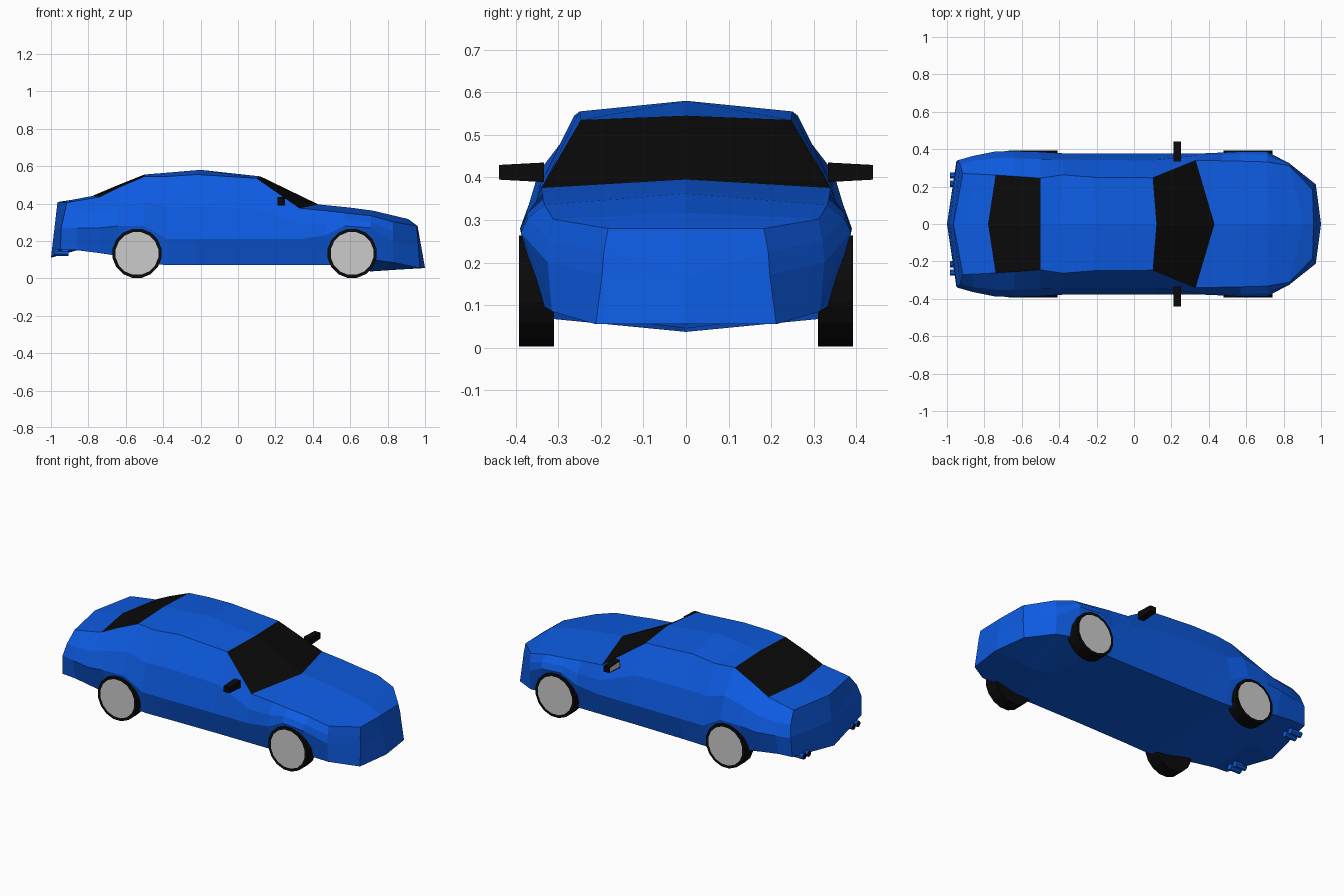
import bpy, bmesh, math
from mathutils import Vector, Matrix

if "Cube" in bpy.data.objects:
    bpy.data.objects.remove(bpy.data.objects["Cube"])


def material(name, rgb):
    m = bpy.data.materials.new(name)
    m.diffuse_color = (*rgb, 1)
    m.use_nodes = True
    m.node_tree.nodes["Principled BSDF"].inputs["Base Color"].default_value = m.diffuse_color
    return m


BLUE = material("blue_paint", (0.004, 0.105, 0.76))
BLACK = material("black_rubber_and_glass", (0.003, 0.003, 0.003))
SILVER = material("silver_rim", (0.6, 0.6, 0.6))


def finish(name, bm, mats):
    me = bpy.data.meshes.new(name)
    bm.to_mesh(me)
    bm.free()
    for m in mats:
        me.materials.append(m)
    ob = bpy.data.objects.new(name, me)
    bpy.context.collection.objects.link(ob)
    return ob


# Body stations, rear to front: ridge x, z | roof/hood edge x, y, z |
# widest y, z | sill y, z | floor z
STATIONS = [
    (-.88, .421, -.86, .268, .415, .364, .27, .338, .15, .15),
    (-.78, .440, -.74, .262, .435, .388, .27, .345, .135, .135),
    (-.65, .495, -.64, .255, .485, .390, .28, .350, .12, .12),
    (-.50, .555, -.50, .245, .545, .386, .28, .350, .085, .085),
    (-.40, .563, -.38, .263, .545, .378, .21, .345, .07, .07),
    (-.20, .580, -.22, .250, .555, .378, .21, .340, .07, .07),
    (.12, .545, .10, .247, .535, .376, .21, .335, .07, .07),
    (.43, .395, .33, .340, .375, .376, .21, .335, .07, .07),
    (.50, .388, .47, .338, .362, .382, .23, .335, .07, .07),
    (.60, .378, .57, .336, .350, .388, .28, .340, .07, .07),
    (.72, .362, .71, .332, .335, .388, .27, .338, .10, .037),
    (.91, .317, .83, .312, .302, .325, .20, .315, .085, .045),
]


def ring(top, edge, wide, sill, floor):
    """Half cross-section from the top ridge round to the floor centre."""
    belt = (edge[0] * .5 + wide[0] * .5,
            edge[1] * .28 + wide[1] * .72,
            edge[2] * .5 + wide[2] * .5)
    return [top, edge, belt, wide, sill, floor]


rings = [ring((-.965, 0, .408), (-.915, .27, .405), (-.945, .34, .27),
              (-.95, .333, .153), (-1, 0, .11))]
for xc, zc, xe, ye, ze, yw, zw, ys, zs, zf in STATIONS:
    rings.append(ring((xc, 0, zc), (xe, ye, ze), (xe, yw, zw), (xe, ys, zs), (xe, 0, zf)))
rings.append(ring((.96, 0, .28), (.955, .183, .28), (.965, .197, .17),
                  (.972, .212, .055), (1, 0, .055)))

bm = bmesh.new()
grid = [[bm.verts.new(p) for p in r] for r in rings]
GLASS_CELLS = (2, 3, 7)  # rear window and windscreen, between roof ridge and edge
for i in range(len(grid) - 1):
    a, b = grid[i], grid[i + 1]
    for j in range(5):
        f = bm.faces.new((a[j], b[j], b[j + 1], a[j + 1]))
        f.material_index = 1 if j == 0 and i in GLASS_CELLS else 0
# Tail and nose panels
for g, flip in ((grid[0], False), (grid[-1], True)):
    mid = bm.verts.new((g[0].co + g[5].co) / 2)
    for loop in ((g[0], g[1], g[2], mid), (g[2], g[3], mid), (g[3], g[4], g[5], mid)):
        bm.faces.new(loop[::-1] if flip else loop)
body = finish("body", bm, [BLUE, BLACK])
mod = body.modifiers.new("mirror", 'MIRROR')
mod.use_axis = (False, True, False)


def cylinder(bm, center, radius, depth, axis, sides):
    """Cylinder along the given axis; returns its faces."""
    rot = Vector((0, 0, 1)).rotation_difference(Vector(axis)).to_matrix().to_4x4()
    spin = Matrix.Rotation(math.pi / sides, 4, 'Z')
    r = bmesh.ops.create_cone(bm, cap_ends=True, segments=sides, radius1=radius, radius2=radius,
                              depth=depth, matrix=Matrix.Translation(center) @ rot @ spin)
    return {f for v in r["verts"] for f in v.link_faces}


for side, s in (("left", 1), ("right", -1)):
    # Wheels with an inset silver disc on the outer face
    for end, x in (("rear", -.54), ("front", .61)):
        bm = bmesh.new()
        faces = cylinder(bm, (x, s * .351, .133), .133, .082, (0, s, 0), 16)
        outer = max(faces, key=lambda f: s * f.calc_center_median().y)
        bmesh.ops.inset_region(bm, faces=[outer], thickness=.017)
        outer.material_index = 1
        finish(f"{end}_wheel_{side}", bm, [BLACK, SILVER])

    # Door mirror: box tapering outward, silver glass facing back
    bm = bmesh.new()
    bmesh.ops.create_cube(bm, size=1, matrix=Matrix.Translation((.23, s * .387, .412))
                          @ Matrix.Diagonal((.04, .106, .046, 1)))
    for v in bm.verts:
        if abs(v.co.y) > .4:
            v.co.z = .412 + (v.co.z - .412) * .75
    bm.normal_update()
    back = min(bm.faces, key=lambda f: f.calc_center_median().x)
    bmesh.ops.inset_region(bm, faces=[back], thickness=.008)
    back.material_index = 1
    finish(f"door_mirror_{side}", bm, [BLACK, SILVER])

    # Twin exhaust pipes with dark open ends
    bm = bmesh.new()
    for y in (.215, .26):
        faces = cylinder(bm, (-.945, s * y, .137), .018, .075, (-1, 0, 0), 8)
        min(faces, key=lambda f: f.calc_center_median().x).material_index = 1
    finish(f"exhaust_pipes_{side}", bm, [BLUE, BLACK])
